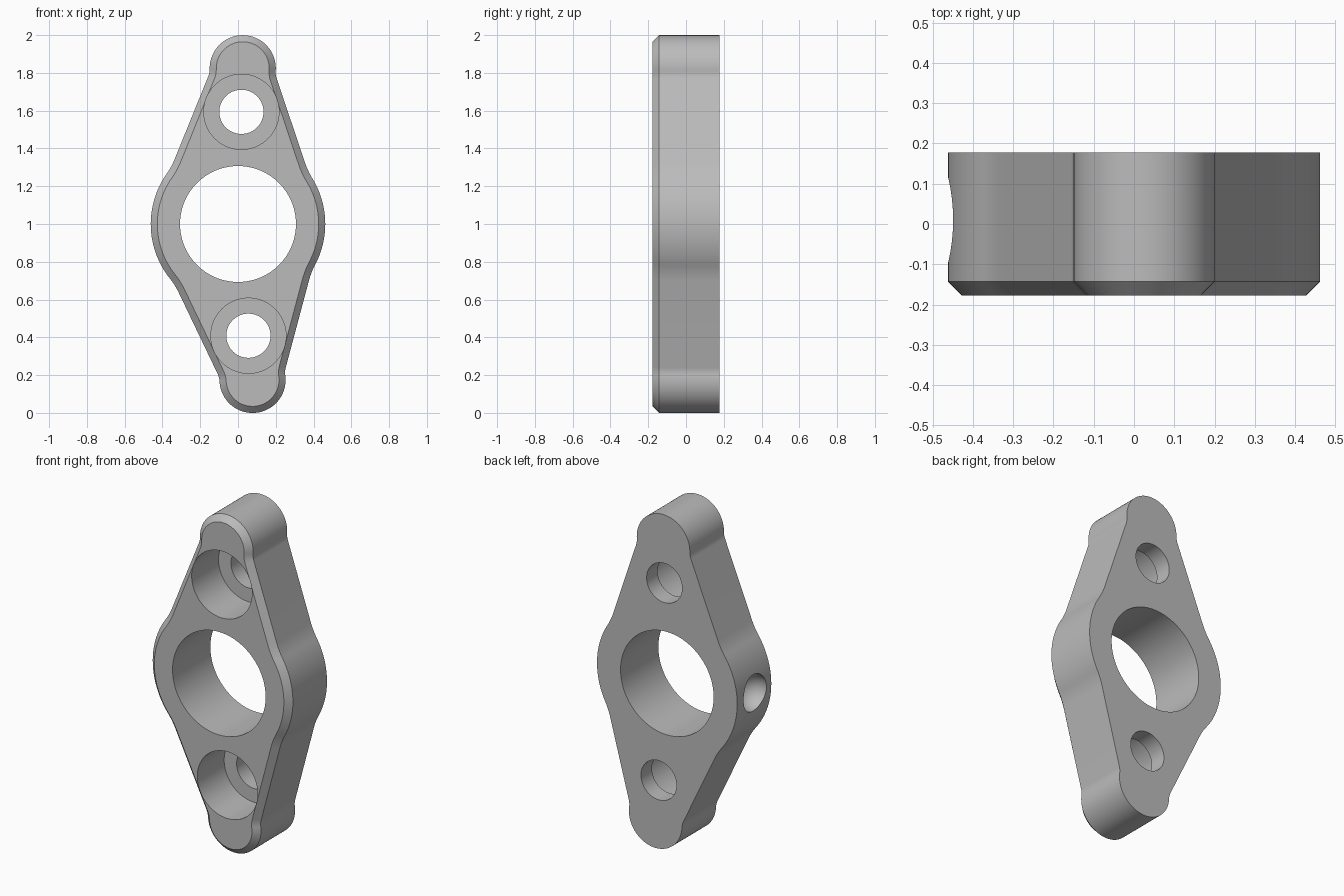
import bpy
import bmesh
import math

cube = bpy.data.objects.get("Cube")
if cube:
    bpy.data.objects.remove(cube, do_unlink=True)

HUB_R, CAP_R, HALF_DEPTH, BEVEL = 0.462, 0.175, 0.178, 0.035
SIDE_OFFSET = 0.44                      # straight flank to hub centre
HUB_FILLET, CAP_FILLET = 0.4, 0.1
ARMS = [(0.825, -1.74), (0.829, 180 + 5.33)]   # length, turn in degrees
HOLE_DISTANCE = 0.594


def arg(c):
    return math.atan2(c.imag, c.real)


def polar(r, angle):
    return complex(r * math.cos(angle), r * math.sin(angle))


def arc(centre, r, start, end, steps):
    return [centre + polar(r, start + (end - start) * i / steps) for i in range(steps + 1)]


def arm(length, inset):
    """Outline of one upright arm, right flank to left flank, and its start angle."""
    hub, cap, d = HUB_R - inset, CAP_R - inset, SIDE_OFFSET - inset
    f1, f2 = HUB_FILLET + inset, CAP_FILLET + inset
    a = math.asin((HUB_R - CAP_R) / length)
    n, tip = polar(1, a), complex(0, length)
    c1 = n * complex(d + f1, math.sqrt((hub + f1) ** 2 - (d + f1) ** 2))
    drop = math.sqrt((cap + f2) ** 2 - (d + f2 - length * math.sin(a)) ** 2)
    c2 = n * complex(d + f2, length * math.cos(a) - drop)
    begin = arg(c2 - tip)
    side = arc(c1, f1, arg(c1) + math.pi, a + math.pi, 10)
    side += arc(c2, f2, a + math.pi, begin + math.pi, 10)
    top = arc(tip, cap, begin, math.pi - begin, 48)[1:-1]
    mirrored = [complex(-p.real, p.imag) for p in reversed(side)]
    return side + top + mirrored, arg(c1)


def outline(inset):
    """Closed outline: both arms joined by the hub arcs."""
    points = []
    built = [(*arm(length, inset), math.radians(turn)) for length, turn in ARMS]
    for i, (pts, start, turn) in enumerate(built):
        points += [p * polar(1, turn) for p in pts]
        _, next_start, next_turn = built[1 - i]
        end = next_start + next_turn + i * 2 * math.pi
        points += arc(0j, HUB_R - inset, math.pi - start + turn, end, 32)[1:-1]
    return points


# Steel colour
steel = bpy.data.materials.new("plain_grey")
steel.use_nodes = True
grey = (0.5, 0.5, 0.5, 1)
steel.diffuse_color = grey
steel.node_tree.nodes["Principled BSDF"].inputs["Base Color"].default_value = grey

# Plate body with a chamfered front edge
bm = bmesh.new()
rings = []
for y, inset in [(-HALF_DEPTH, BEVEL), (-HALF_DEPTH + BEVEL, 0), (HALF_DEPTH, 0)]:
    rings.append([bm.verts.new((p.real, y, 1 + p.imag)) for p in outline(inset)])
for first, second in zip(rings, rings[1:]):
    for i in range(len(first)):
        bm.faces.new((first[i - 1], first[i], second[i], second[i - 1]))
bm.faces.new(rings[0])
bm.faces.new(rings[-1])
bmesh.ops.recalc_face_normals(bm, faces=bm.faces)
mesh = bpy.data.meshes.new("flange_plate")
bm.to_mesh(mesh)
bm.free()
plate = bpy.data.objects.new("flange_plate", mesh)
bpy.context.collection.objects.link(plate)
mesh.materials.append(steel)


def cut(cutter):
    """Subtract the cutter from the plate and discard it."""
    cutter.hide_render = True
    cutter.data.materials.append(steel)
    bpy.ops.object.select_all(action='DESELECT')
    plate.select_set(True)
    bpy.context.view_layer.objects.active = plate
    mod = plate.modifiers.new("cut", 'BOOLEAN')
    mod.operation, mod.solver, mod.object = 'DIFFERENCE', 'EXACT', cutter
    bpy.ops.object.modifier_apply(modifier=mod.name)
    bpy.data.objects.remove(cutter, do_unlink=True)


def bore(x, z, radius, y0, y1):
    bpy.ops.mesh.primitive_cylinder_add(
        vertices=72, radius=radius, depth=y1 - y0,
        location=(x, (y0 + y1) / 2, z), rotation=(math.pi / 2, 0, 0))
    cut(bpy.context.object)


# Central bore, then a counterbored screw hole in each arm
bore(0, 1, 0.307, -0.5, 0.5)
for _, turn in ARMS:
    p = complex(0, HOLE_DISTANCE) * polar(1, math.radians(turn))
    bore(p.real, 1 + p.imag, 0.199, -0.5, 0.075)
    bore(p.real, 1 + p.imag, 0.117, -0.4, 0.4)

# Round dimple in the side of the hub
bpy.ops.mesh.primitive_uv_sphere_add(
    segments=48, ring_count=24, radius=0.108, location=(-0.455, 0.01, 1))
cut(bpy.context.object)

plate.select_set(True)
bpy.context.view_layer.objects.active = plate
bpy.ops.object.shade_smooth_by_angle(angle=math.radians(30))
